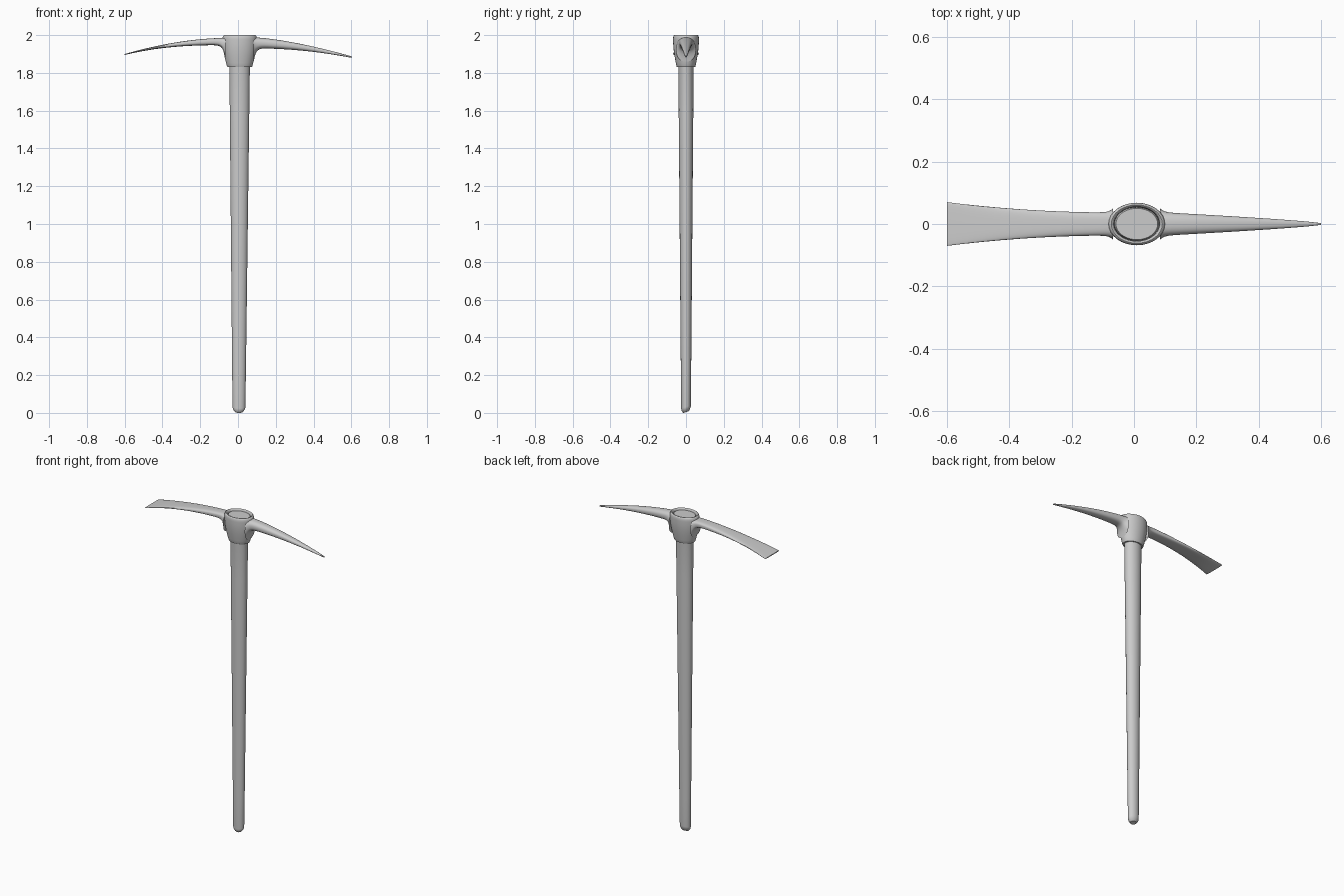
import bpy, bmesh
from math import sin, cos, pi, exp, sqrt, copysign, radians

cube = bpy.data.objects.get("Cube")
if cube:
    bpy.data.objects.remove(cube, do_unlink=True)

grey = bpy.data.materials.new("plain grey")
grey.use_nodes = True
colour = (0.6, 0.6, 0.6, 1)
grey.diffuse_color = colour
grey.node_tree.nodes["Principled BSDF"].inputs["Base Color"].default_value = colour

SIDES = 32
STEPS = 24
FLATNESS = 0.75     # depth of the handle and eye compared with their width
EYE_BASE = 1.83
EYE_TOP = 1.98


def oval(half_width, half_height, power=2):
    """Points of a rounded outline; a higher power makes it boxier."""
    points = []
    for i in range(SIDES):
        angle = 2 * pi * i / SIDES
        c, s = cos(angle), sin(angle)
        points.append((half_width * copysign(abs(c) ** (2 / power), c),
                       half_height * copysign(abs(s) ** (2 / power), s)))
    return points


def loft(name, rings, closed=False):
    """Skin a row of rings; cap the ends or join them into a loop."""
    bm = bmesh.new()
    rows = [[bm.verts.new(point) for point in ring] for ring in rings]
    if closed:
        rows.append(rows[0])
    else:
        bm.faces.new(rows[0])
        bm.faces.new(rows[-1])
    for row, following in zip(rows, rows[1:]):
        for i in range(SIDES):
            bm.faces.new((row[i - 1], row[i], following[i], following[i - 1]))
    bmesh.ops.recalc_face_normals(bm, faces=bm.faces)
    mesh = bpy.data.meshes.new(name)
    bm.to_mesh(mesh)
    bm.free()
    mesh.materials.append(grey)
    part = bpy.data.objects.new(name, mesh)
    bpy.context.collection.objects.link(part)
    bpy.ops.object.select_all(action='DESELECT')
    part.select_set(True)
    bpy.context.view_layer.objects.active = part
    bpy.ops.object.shade_smooth_by_angle(angle=radians(40))


def level_ring(z, radius, slant=0):
    """Level oval around the handle axis, optionally slanted up to the back."""
    centre = 0.005 + 0.002 * z
    depth = radius * FLATNESS
    return [(centre + x, y, z + slant * (y + depth)) for x, y in oval(radius, depth)]


def arm(name, side, top, low, width, power):
    """Arm from the eye to its tip, with a fillet at the root."""
    rings = []
    for i in range(STEPS + 1):
        t = (i / STEPS) ** 2
        fillet = exp(-45 * t)
        x = 0.008 * (1 - t) + side * (0.075 + 0.525 * t)
        high, bottom = top(t), low(t) - 0.07 * fillet
        outline = oval(width(t) + 0.014 * fillet, (high - bottom) / 2, power)
        rings.append([(x, y, (high + bottom) / 2 + h) for y, h in outline])
    loft(name, rings)


# Tapered handle with a rounded, slanted foot and a top that fills the eye
foot = 0.03
handle = []
for i in range(1, 7):
    u = i / 6
    handle.append(level_ring(foot * (u - 1 / 6), 0.034 * sqrt(1 - (1 - u) ** 2), 0.3))
for i in range(1, 9):
    z = EYE_BASE * i / 8
    handle.append(level_ring(z, 0.034 + 0.011 * z))
handle += [level_ring(EYE_TOP, 0.072), level_ring(EYE_TOP + 0.01, 0.067)]
loft("handle", handle)

# Eye of the head: flared wall, rounded rim and tapered bore
eye = [level_ring(EYE_BASE, 0.054), level_ring(EYE_BASE, 0.064)]
for i in range(9):
    u = i / 8
    eye.append(level_ring(EYE_BASE + 0.005 + 0.14 * u, 0.067 + 0.024 * sin(u * pi / 2)))
for i in range(9):
    angle = pi * i / 8
    eye.append(level_ring(EYE_TOP + 0.02 * sin(angle), 0.082 + 0.009 * cos(angle)))
loft("head_eye", eye, closed=True)

# Pointed pick on the left
arm("pick_arm", 1,
    top=lambda t: 1.988 - 0.1 * t ** 1.45,
    low=lambda t: 1.93 - 0.05 * t ** 2,
    width=lambda t: 0.003 + 0.035 * (1 - t) ** 0.8,
    power=2.4)

# Broad curved blade on the right
arm("adze_arm", -1,
    top=lambda t: 1.985 - 0.085 * t ** 1.8,
    low=lambda t: 1.947 - 0.052 * t ** 2.5,
    width=lambda t: 0.037 + 0.033 * t ** 2,
    power=3)
